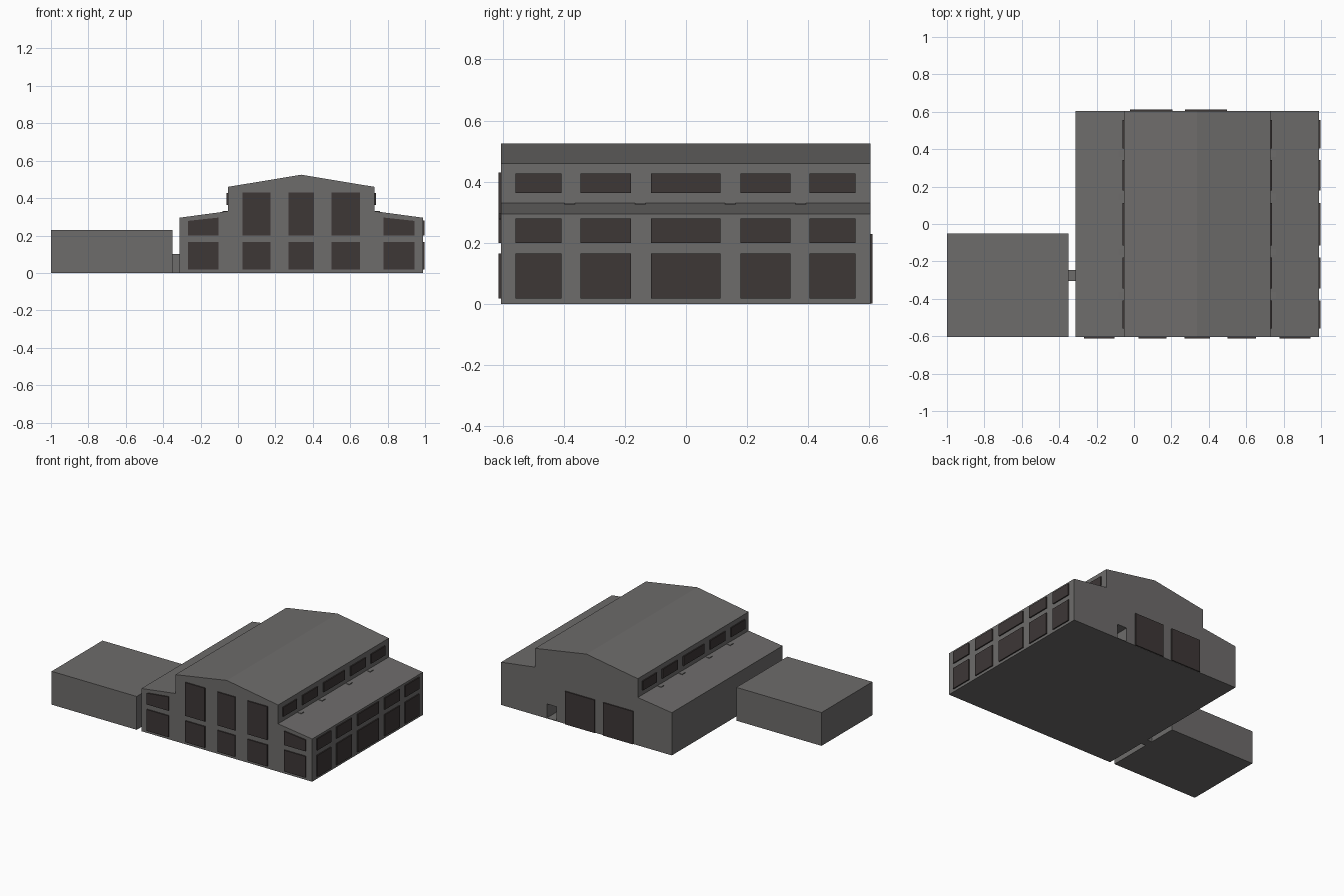
import bpy, bmesh

if "Cube" in bpy.data.objects:
    bpy.data.objects.remove(bpy.data.objects["Cube"])

def material(name, rgb):
    m = bpy.data.materials.new(name)
    m.diffuse_color = (*rgb, 1)
    m.use_nodes = True
    m.node_tree.nodes["Principled BSDF"].inputs["Base Color"].default_value = m.diffuse_color
    return m

GREY = material("concrete grey", (0.155, 0.150, 0.147))
DARK = material("dark glass", (0.047, 0.038, 0.037))

def prism(name, pts, axis, a, b, mat):
    """Extrude a 2D outline: axis 'y' takes (x, z) points, axis 'x' takes (y, z)."""
    place = (lambda p, t: (p[0], t, p[1])) if axis == 'y' else (lambda p, t: (t, p[0], p[1]))
    bm = bmesh.new()
    lo = [bm.verts.new(place(p, a)) for p in pts]
    hi = [bm.verts.new(place(p, b)) for p in pts]
    bm.faces.new(lo)
    bm.faces.new(hi)
    n = len(pts)
    for i in range(n):
        j = (i + 1) % n
        bm.faces.new((lo[i], lo[j], hi[j], hi[i]))
    bmesh.ops.recalc_face_normals(bm, faces=bm.faces)
    me = bpy.data.meshes.new(name)
    bm.to_mesh(me)
    bm.free()
    me.materials.append(mat)
    ob = bpy.data.objects.new(name, me)
    bpy.context.collection.objects.link(ob)
    return ob

def rect(u0, u1, v0, v1):
    return [(u0, v0), (u1, v0), (u1, v1), (u0, v1)]

C = 0.338                      # centre line of the main hall
AISLE, NAVE = 0.652, 0.392     # half widths
FRONT, BACK = -0.605, 0.603
T = 0.008                      # plate thickness

# Main hall: stepped gable profile
half = [(AISLE, 0), (AISLE, 0.295), (NAVE, 0.33), (NAVE, 0.46)]
profile = [(C + x, z) for x, z in half] + [(C, 0.525)] + [(C - x, z) for x, z in reversed(half)]
hall = prism("main_hall", profile, 'y', FRONT, BACK, GREY)

# Small open doorway cut in the back wall
cutter = prism("doorway_cutter", rect(0.565, 0.64, 0.004, 0.10), 'y', 0.40, 0.70, GREY)
cutter.hide_render = True
cut = hall.modifiers.new("doorway", 'BOOLEAN')
cut.operation, cut.solver, cut.object = 'DIFFERENCE', 'EXACT', cutter
bpy.context.view_layer.objects.active = hall
bpy.ops.object.modifier_apply(modifier="doorway")
bpy.data.objects.remove(cutter, do_unlink=True)

# Annex and its link passage
prism("annex", rect(-1.0, -0.35, 0, 0.23), 'y', FRONT, -0.05, GREY)
prism("link_passage", rect(-0.305, -0.245, 0, 0.10), 'x', -0.35, C - AISLE, GREY)

# Front windows, mirrored about the hall centre line
def front_window(name, pts):
    prism(name, pts, 'y', FRONT - T, FRONT, DARK)

for s, side in ((-1, "left"), (1, "right")):
    m = lambda pts: [(C + s * x, z) for x, z in pts]
    front_window(f"front_aisle_lower_window_{side}", m(rect(0.441, 0.606, 0.018, 0.165)))
    front_window(f"front_aisle_upper_window_{side}",
                 m([(0.441, 0.2), (0.606, 0.2), (0.606, 0.278), (0.441, 0.296)]))
    front_window(f"front_nave_lower_window_{side}", m(rect(0.163, 0.313, 0.018, 0.165)))
    front_window(f"front_nave_upper_window_{side}", m(rect(0.163, 0.313, 0.2, 0.43)))
front_window("front_centre_lower_window", rect(C - 0.067, C + 0.067, 0.018, 0.165))
front_window("front_centre_upper_window", rect(C - 0.067, C + 0.067, 0.2, 0.43))

# Side windows: full rows on the right wall, clerestory on both sides
BAYS = [(-0.558, -0.408), (-0.345, -0.18), (-0.115, 0.113), (0.178, 0.342), (0.404, 0.555)]
for i, (y0, y1) in enumerate(BAYS):
    x = C + AISLE
    prism(f"right_lower_window_{i}", rect(y0, y1, 0.018, 0.165), 'x', x, x + T, DARK)
    prism(f"right_upper_window_{i}", rect(y0, y1, 0.2, 0.28), 'x', x, x + T, DARK)
    for s, side in ((-1, "left"), (1, "right")):
        x = C + s * NAVE
        prism(f"clerestory_window_{side}_{i}", rect(y0, y1, 0.363, 0.427), 'x', x, x + s * T, DARK)

# Small ledge plates where the aisle roofs meet the clerestory
for i, y in enumerate((-0.38, -0.15, 0.145, 0.375)):
    for s, side in ((-1, "left"), (1, "right")):
        x = C + s * NAVE
        prism(f"roof_ledge_{side}_{i}", rect(y - 0.017, y + 0.017, 0.324, 0.331), 'x',
              x - s * 0.005, x + s * 0.03, GREY)

# Large back doors
for name, x0, x1 in (("back_door_left", -0.022, 0.205), ("back_door_right", 0.272, 0.498)):
    prism(name, rect(x0, x1, 0.001, 0.228), 'y', BACK, BACK + T, DARK)
